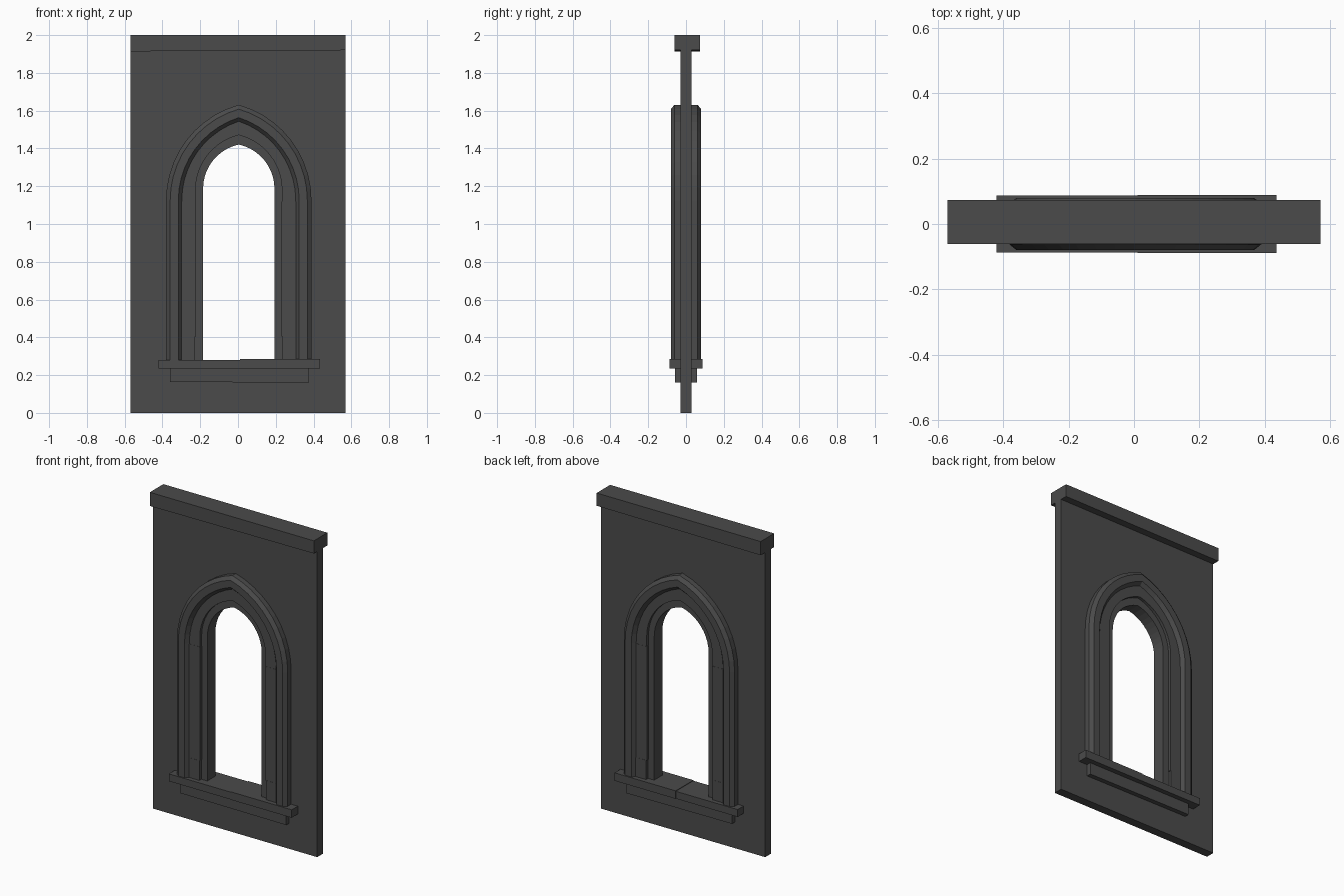
import bpy, bmesh
from math import acos, cos, sin

if "Cube" in bpy.data.objects:
    bpy.data.objects.remove(bpy.data.objects["Cube"])

CX = 0.004      # the window sits a touch right of centre
BASE = 0.26     # jamb feet, sunk slightly into the sill
JOINT = 1.12    # joint between jamb stones and arch stones
STEPS = 10
POINTED = (0.14, 1.125)   # (arch centre offset, springing height)
MIDDLE = (0.07, 1.18)
ROUNDED = (0.05, 1.187)   # flatter point of the innermost order

# Dark stone
stone = bpy.data.materials.new("dark_stone")
stone.diffuse_color = (0.07, 0.07, 0.07, 1)
stone.use_nodes = True
stone.node_tree.nodes["Principled BSDF"].inputs["Base Color"].default_value = stone.diffuse_color


def arch_path(w, shape=POINTED, foot=BASE):
    """Pointed arch outline of half-width w, from right foot to left foot."""
    c, spring = shape
    r = w + c
    half = [(w, foot)]
    for i in range(STEPS + 1):
        a = i / STEPS * acos(c / r)
        half.append((r * cos(a) - c, spring + r * sin(a)))
    half[-1] = (0.0, half[-1][1])
    path = half + [(-x, z) for x, z in reversed(half[:-1])]
    return [(x + CX, z) for x, z in path]


def finish(name, bm):
    bmesh.ops.recalc_face_normals(bm, faces=bm.faces)
    me = bpy.data.meshes.new(name)
    bm.to_mesh(me)
    bm.free()
    me.materials.append(stone)
    ob = bpy.data.objects.new(name, me)
    bpy.context.collection.objects.link(ob)
    return ob


def sweep_arch(name, section, foot=BASE):
    """Sweep a closed section of (half-width, depth, shape) round the arch."""
    bm = bmesh.new()
    rails = [[bm.verts.new((x, y, z)) for x, z in arch_path(w, shape, foot)]
             for w, y, shape in section]
    n = len(rails)
    for k in range(n):
        a, b = rails[k], rails[(k + 1) % n]
        for i in range(len(a) - 1):
            bm.faces.new((a[i], a[i + 1], b[i + 1], b[i]))
    bm.faces.new([r[0] for r in rails])
    bm.faces.new([r[-1] for r in rails])
    return finish(name, bm)


def box(name, x0, x1, y0, y1, z0, z1):
    bm = bmesh.new()
    bmesh.ops.create_cube(bm, size=1)
    for v in bm.verts:
        v.co = (x1 if v.co.x > 0 else x0, y1 if v.co.y > 0 else y0, z1 if v.co.z > 0 else z0)
    return finish(name, bm)


def both_faces(front):
    """Complete a section by mirroring its front half in depth."""
    return front + [(w, -y, s) for w, y, s in reversed(front)]


# Wall panel with a pointed opening hidden behind the mouldings
bm = bmesh.new()
outer = [(0.57, 0), (0.57, 1.95), (-0.57, 1.95), (-0.57, 0)]
edges = []
for loop in (outer, arch_path(0.34)):
    vs = [bm.verts.new((x, -0.028, z)) for x, z in loop]
    edges += [bm.edges.new((vs[i], vs[(i + 1) % len(vs)])) for i in range(len(vs))]
bmesh.ops.triangle_fill(bm, edges=edges, use_beauty=True)
ext = bmesh.ops.extrude_face_region(bm, geom=bm.faces[:])
for v in ext["geom"]:
    if isinstance(v, bmesh.types.BMVert):
        v.co.y = 0.028
finish("wall", bm)

# Coping along the top, with a slightly uneven underside
coping = box("coping", -0.57, 0.57, -0.061, 0.073, 1.917, 2.0)
for v in coping.data.vertices:
    if v.co.z < 1.95:
        v.co.z += 0.003 if v.co.x > 0 else -0.003

# Outer hood moulding, chamfered on both edges
sweep_arch("hood_moulding", both_faces(
    [(0.385, -0.062, POINTED), (0.363, -0.08, POINTED),
     (0.32, -0.08, POINTED), (0.30, -0.056, POINTED)]))

# Middle order: arch stones above, separate jamb stones below
sweep_arch("arch_stones", both_faces(
    [(0.312, -0.058, POINTED), (0.229, -0.058, MIDDLE)]), JOINT)
for side, label in ((-1, "left"), (1, "right")):
    for i, (z0, z1, w) in enumerate(((BASE, 0.405, 0.231), (0.405, JOINT, 0.227))):
        xs = sorted((CX + side * w, CX + side * 0.312))
        d = 0.060 - 0.001 * i
        box(f"jamb_stone_{label}_{i + 1}", xs[0], xs[1], -d, d, z0, z1)

# Inner frame around the open light
sweep_arch("inner_frame", both_faces([(0.24, -0.04, ROUNDED), (0.189, -0.04, ROUNDED)]))

# Sill in two stones and the apron below it
box("sill_left", -0.42, 0.01, -0.087, 0.087, 0.235, 0.281)
box("sill_right", 0.01, 0.435, -0.088, 0.088, 0.234, 0.284)
apron = box("apron", -0.36, 0.375, -0.057, 0.057, 0.16, 0.24)
for v in apron.data.vertices:
    if v.co.z < 0.2 and v.co.x < 0:
        v.co.z += 0.004
